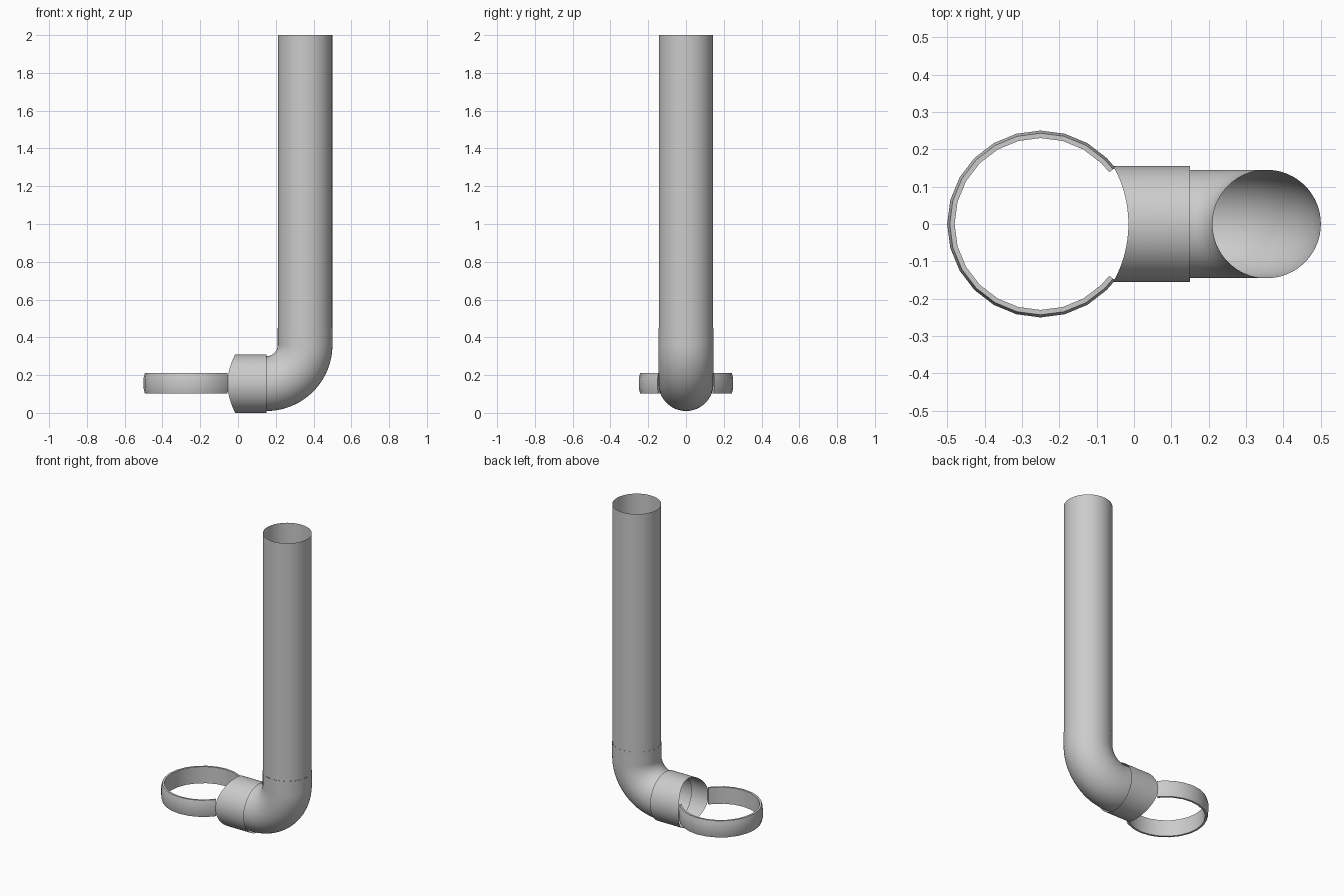
import bpy
from math import sin, cos, pi, sqrt, radians

if "Cube" in bpy.data.objects:
    bpy.data.objects.remove(bpy.data.objects["Cube"])

N = 64          # sides of the round tubes
ZC = 0.155      # height of the horizontal axis
XV = 0.355      # x of the vertical axis
R_PIPE = 0.144


def loft(name, rings, close_v=True, caps=False):
    """Skin a list of equal-length rings into one smooth object."""
    n = len(rings[0])
    verts = [p for r in rings for p in r]
    faces = []
    for i in range(len(rings) - 1):
        for j in range(n if close_v else n - 1):
            k = (j + 1) % n
            faces.append((i * n + j, i * n + k, (i + 1) * n + k, (i + 1) * n + j))
    if caps:
        faces.append(tuple(range(n))[::-1])
        faces.append(tuple(range((len(rings) - 1) * n, len(rings) * n)))
    me = bpy.data.meshes.new(name)
    me.from_pydata(verts, [], faces)
    ob = bpy.data.objects.new(name, me)
    bpy.context.collection.objects.link(ob)
    bpy.ops.object.select_all(action='DESELECT')
    ob.select_set(True)
    bpy.context.view_layer.objects.active = ob
    bpy.ops.object.mode_set(mode='EDIT')
    bpy.ops.mesh.select_all(action='SELECT')
    bpy.ops.mesh.normals_make_consistent(inside=False)
    bpy.ops.object.mode_set(mode='OBJECT')
    bpy.ops.object.shade_smooth_by_angle(angle=radians(35))
    return ob


def circle(cx, cz, tilt, r):
    """Ring around a path point; tilt 0 = path along +x, pi/2 = along +z."""
    return [(cx - sin(tilt) * r * sin(a), r * cos(a), cz + cos(tilt) * r * sin(a))
            for a in (2 * pi * j / N for j in range(N))]


# Upright open pipe
loft("upright_pipe", [circle(XV, z, pi / 2, R_PIPE) for z in (0.45, 2.0)])

# Elbow with short straight sockets at both ends
bend = XV - 0.15
path = [(0.06, ZC, 0)]
for i in range(25):
    t = pi / 2 * i / 24
    path.append((0.15 + bend * sin(t), ZC + bend * (1 - cos(t)), t))
path.append((XV, 0.45, pi / 2))
loft("elbow", [circle(x, z, t, R_PIPE + 0.001) for x, z, t in path])

# Collar with a saddle-shaped open end
R_COLLAR = 0.155
end = circle(0.15, ZC, 0, R_COLLAR)
saddle = [(-0.331 + sqrt(0.316 ** 2 - y * y), y, z) for _, y, z in end]
loft("saddle_collar", [saddle, end])

# Strap: 24-sided clamp band, open where it meets the collar
section = [(0.230, 0.102), (0.243, 0.102), (0.250, 0.130),
           (0.250, 0.182), (0.243, 0.210), (0.230, 0.210)]
angles = [37] + list(range(45, 316, 15)) + [323]
loft("clamp_strap", [[(-0.25 + r * cos(radians(a)), r * sin(radians(a)), z)
                      for r, z in section] for a in angles], caps=True)
